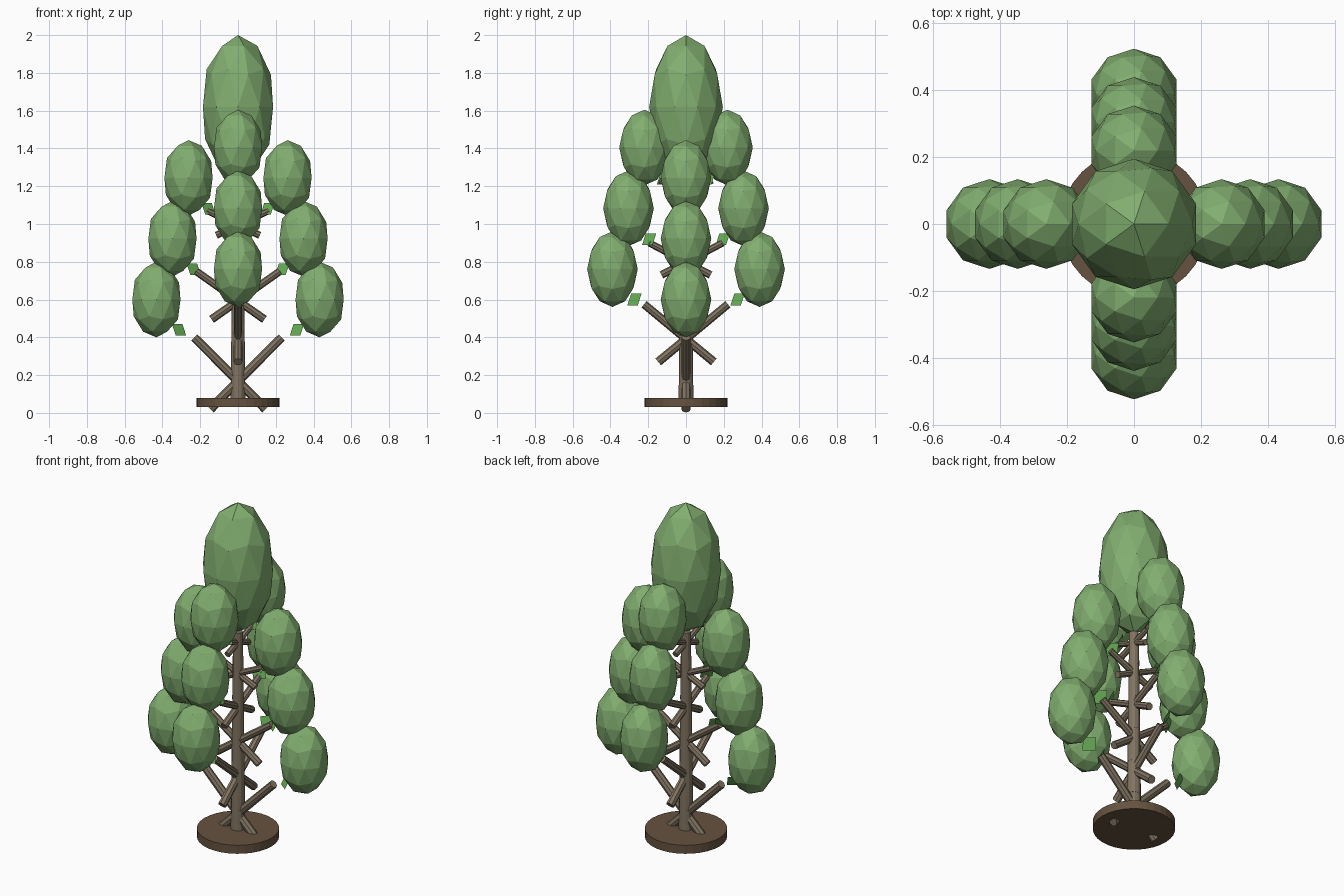
import bpy, math
from mathutils import Vector, Euler

if "Cube" in bpy.data.objects:
    bpy.data.objects.remove(bpy.data.objects["Cube"])

def mat(name, rgb):
    m = bpy.data.materials.new(name)
    m.diffuse_color = (*rgb, 1)
    m.use_nodes = True
    m.node_tree.nodes["Principled BSDF"].inputs["Base Color"].default_value = m.diffuse_color
    return m

LEAF = mat("leaf_green", (0.22, 0.42, 0.16))
TIP = mat("tip_green", (0.13, 0.40, 0.09))
BARK = mat("bark", (0.22, 0.175, 0.12))
EARTH = mat("earth", (0.13, 0.085, 0.05))

def finish(name, m):
    o = bpy.context.object
    o.name = name
    o.data.materials.append(m)
    return o

def blob(name, loc, r, rz):
    bpy.ops.mesh.primitive_ico_sphere_add(subdivisions=2, radius=1, location=loc)
    o = finish(name, LEAF)
    o.scale = (r, r, rz)

def rod(name, a, b, r1, r2, m, sides):
    a, b = Vector(a), Vector(b)
    bpy.ops.mesh.primitive_cone_add(vertices=sides, radius1=r1, radius2=r2,
                                    depth=(b - a).length, location=(a + b) / 2)
    o = finish(name, m)
    o.rotation_euler = (b - a).to_track_quat('Z', 'Y').to_euler()

# Ground disc
rod("base_disc", (0, 0, 0.03), (0, 0, 0.08), 0.22, 0.22, EARTH, 32)

# Trunk in stacked segments
N = 6
for i in range(N):
    z0 = 0.04 + i * 0.2
    r = 0.040 - i * 0.0022
    rod(f"trunk_{i}", (0, 0, z0), (0, 0, z0 + 0.2), r, r - 0.003, BARK, 12)

# Six tiers, alternating between the x and y axes:
# outer end (radius, z) and inner end past the trunk (radius, z)
OUTER = [(0.232, 0.40), (0.222, 0.575), (0.222, 0.75), (0.195, 0.90), (0.165, 1.07), (0.14, 1.23)]
INNER = [(-0.147, 0.02), (-0.147, 0.27), (-0.14, 0.495), (-0.13, 0.73), (-0.115, 0.94), (-0.10, 1.14)]
for i, (o, n) in enumerate(zip(OUTER, INNER)):
    for s in (1, -1):
        d = Vector((s, 0, 0)) if i % 2 == 0 else Vector((0, s, 0))
        up = Vector((0, 0, 1))
        r = 0.025 - 0.0015 * i
        # Branch
        rod(f"branch_{i}_{s}", d * n[0] + up * n[1], d * o[0] + up * o[1], r, r - 0.002, BARK, 8)
        # Foliage cluster
        blob(f"foliage_{i}_{s}", d * (0.432 - 0.0425 * i) + up * (0.6 + 0.161 * i), 0.134, 0.2)
        # Small leaf at the branch tip
        bpy.ops.mesh.primitive_plane_add(size=0.07, location=d * (0.312 - 0.039 * i) + up * (0.44 + 0.16 * i))
        t = finish(f"leaf_tip_{i}_{s}", TIP)
        t.rotation_euler = Euler((math.radians(62), 0, math.radians(-38 * s if i % 2 == 0 else 52)))

# Crown
blob("crown", (0, 0, 1.62), 0.195, 0.38)
